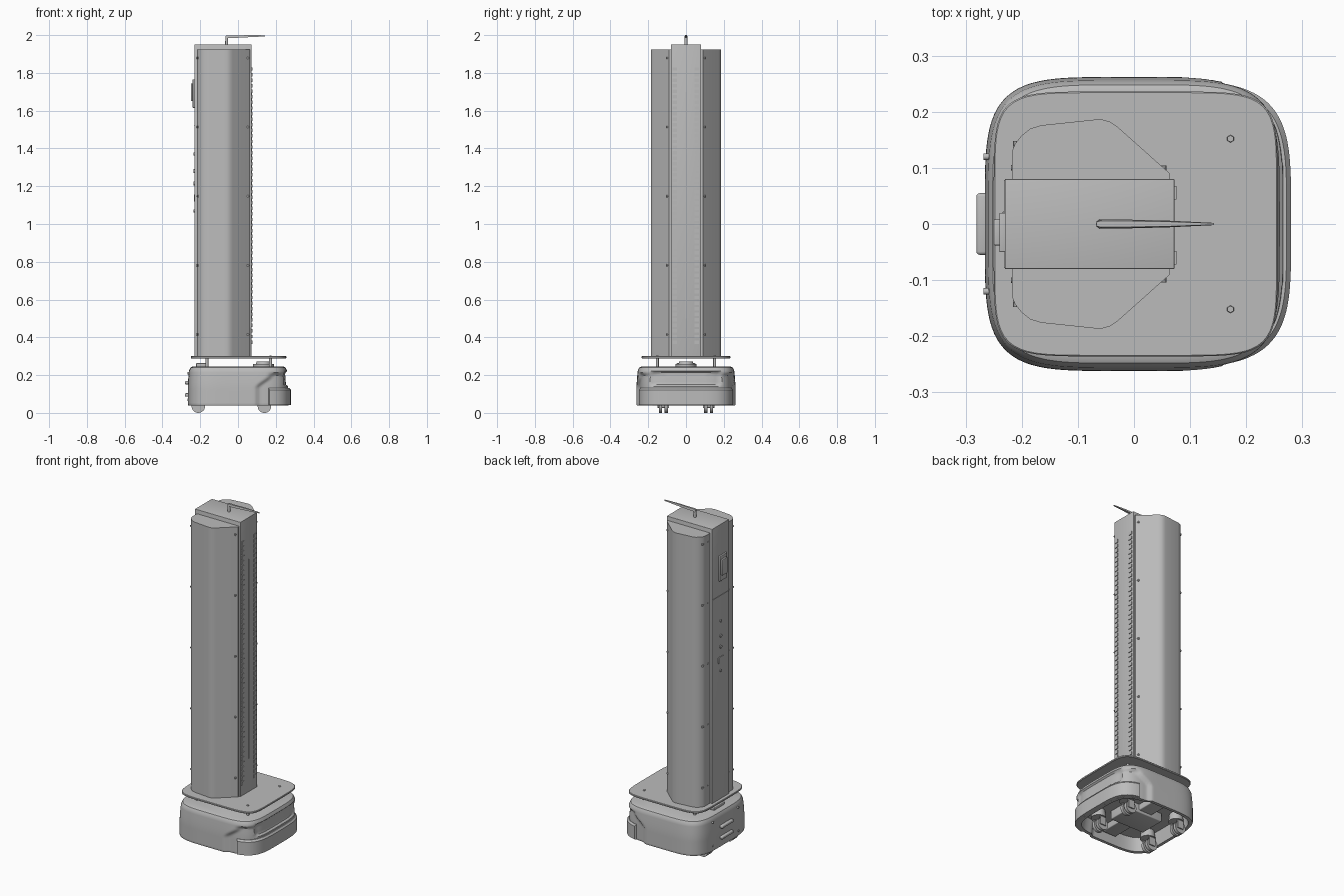
import bpy, bmesh, math
from mathutils import Vector

cube = bpy.data.objects.get("Cube")
if cube:
    bpy.data.objects.remove(cube, do_unlink=True)

grey = bpy.data.materials.new("plain grey")
grey.use_nodes = True
COLOUR = (0.5, 0.5, 0.5, 1)
grey.diffuse_color = COLOUR
grey.node_tree.nodes["Principled BSDF"].inputs["Base Color"].default_value = COLOUR


def finish(name, bm, angle=35):
    bmesh.ops.recalc_face_normals(bm, faces=bm.faces)
    me = bpy.data.meshes.new(name)
    bm.to_mesh(me)
    bm.free()
    me.materials.append(grey)
    ob = bpy.data.objects.new(name, me)
    bpy.context.collection.objects.link(ob)
    bpy.ops.object.select_all(action='DESELECT')
    ob.select_set(True)
    bpy.context.view_layer.objects.active = ob
    bpy.ops.object.shade_smooth_by_angle(angle=math.radians(angle))
    return ob


def add_box(bm, lo, hi):
    v = bmesh.ops.create_cube(bm, size=1)["verts"]
    lo, hi = Vector(lo), Vector(hi)
    for p in v:
        p.co = (lo + hi) / 2 + p.co * (hi - lo)


def box(name, lo, hi, bevel=0):
    bm = bmesh.new()
    add_box(bm, lo, hi)
    if bevel:
        bmesh.ops.bevel(bm, geom=bm.edges[:], offset=bevel, segments=3, affect='EDGES', profile=0.5)
    return finish(name, bm)


def add_rod(bm, centre, r1, r2, length, axis='Z', sides=24):
    v = bmesh.ops.create_cone(bm, cap_ends=True, segments=sides, radius1=r1, radius2=r2, depth=length)["verts"]
    turn = Vector((0, 0, 1)).rotation_difference(
        Vector({'X': (1, 0, 0), 'Y': (0, 1, 0), 'Z': (0, 0, 1)}[axis]))
    for p in v:
        p.co = turn @ p.co + Vector(centre)


def rod(name, centre, r1, r2, length, axis='Z', sides=24):
    bm = bmesh.new()
    add_rod(bm, centre, r1, r2, length, axis, sides)
    return finish(name, bm)


def squircle(a, b, n, t, cx=0.0):
    c, s = math.cos(t), math.sin(t)
    r = (abs(c / a) ** n + abs(s / b) ** n) ** (-1 / n)
    return cx + r * c, r * s


def loft(name, rings, cap_start=True, cap_end=True, closed=True):
    bm = bmesh.new()
    vs = [[bm.verts.new(p) for p in ring] for ring in rings]
    n = len(rings[0])
    for a, b in zip(vs, vs[1:]):
        for i in range(n):
            j = (i + 1) % n
            bm.faces.new((a[i], a[j], b[j], b[i]))
    if cap_start:
        bm.faces.new(vs[0])
    if cap_end:
        bm.faces.new(vs[-1])
    return finish(name, bm)


def smooth(x):
    x = min(1, max(0, x))
    return x * x * (3 - 2 * x)


SIDES = 160
ANGLES = [2 * math.pi * i / SIDES for i in range(SIDES)]


# Base shell: rounded square, stepped inward around the front corners, open below
def shell_ring(z, inset):
    ring = []
    for t in ANGLES:
        x, y = squircle(0.266 - inset, 0.262 - inset, 4.6, t)
        arch = 0.09 + 0.07 * smooth((z - 0.13) / 0.07)
        step = 0.016 * smooth((x - arch) / 0.025) * smooth((0.215 - z) / 0.02)
        y -= math.copysign(min(step, abs(y)), y) if abs(y) > 0.12 else 0
        # shallow hollow in the front panel
        if x > 0.2:
            x -= 0.012 * smooth((0.19 - abs(y)) / 0.02) * smooth((z - 0.14) / 0.012) * smooth((0.222 - z) / 0.012)
        ring.append((x, y, z))
    return ring


profile = [(0.12, 0.03), (0.04, 0.02), (0.04, 0.002)]
profile += [(0.045 + 0.008 * i, 0.012 * smooth((i - 10) / 24)) for i in range(23)]
profile += [(0.232, 0.010), (0.24, 0.014), (0.245, 0.024)]
loft("base_shell", [shell_ring(z, d) for z, d in profile])

# Front bumper wrapped round the front corners
half = math.radians(56)
bumper = []
for i in range(65):
    t = -half + 2 * half * i / 64
    xo, yo = squircle(0.28, 0.256, 4.2, t)
    xi, yi = squircle(0.264, 0.242, 4.2, t)
    bumper.append([(xi, yi, 0.04), (xo, yo, 0.043), (xo, yo, 0.122),
                   ((xo + xi) / 2, (yo + yi) / 2, 0.132), (xi, yi, 0.132)])
loft("front_bumper", bumper)

# Chassis underside and casters
box("chassis_block", (-0.13, -0.08, 0.07), (0.1, 0.08, 0.125), 0.005)
box("chassis_cross_beam", (-0.06, -0.23, 0.085), (0.03, 0.23, 0.125), 0.005)
for x, end in ((-0.21, "rear"), (0.14, "front")):
    for y, side in ((-0.12, "right"), (0.12, "left")):
        bm = bmesh.new()
        for k in (-0.015, 0.015):
            add_rod(bm, (x, y + k, 0.036), 0.036, 0.036, 0.018, 'Y', 32)
        add_rod(bm, (x, y, 0.036), 0.01, 0.01, 0.06, 'Y', 16)
        finish(f"{end}_{side}_wheel", bm)
        bm = bmesh.new()
        add_rod(bm, (x + 0.012, y, 0.1), 0.042, 0.036, 0.05)
        for k in (-0.028, 0.028):
            add_box(bm, (x - 0.016, y + k - 0.003, 0.026), (x + 0.024, y + k + 0.003, 0.085))
        finish(f"{end}_{side}_caster_fork", bm)

# Rear handles and studs
for z in (0.095, 0.16):
    box("rear_contact_bar", (-0.281, -0.055, z - 0.009), (-0.255, 0.055, z + 0.009), 0.006)
for y in (-0.12, 0.12):
    for z in (0.07, 0.21):
        rod("rear_stud", (-0.262, y, z), 0.006, 0.006, 0.012, 'X', 12)

# Gap between base and deck: posts, scanner and power unit
for x in (-0.165, 0.172):
    for y in (-0.152, 0.152):
        rod("deck_post", (x, y, 0.268), 0.008, 0.008, 0.05)
        rod("deck_screw", (x, y, 0.3015), 0.007, 0.006, 0.005, sides=6)
rod("scanner_foot", (0.135, 0, 0.251), 0.055, 0.055, 0.014, sides=40)
rod("scanner_head", (0.135, 0, 0.265), 0.04, 0.036, 0.016, sides=40)
box("rear_power_unit", (-0.222, -0.05, 0.243), (-0.165, 0.05, 0.264), 0.004)

# Deck plate
deck = []
for z, d in ((0.289, 0.002), (0.291, 0), (0.298, 0), (0.3, 0.002)):
    deck.append([(*squircle(0.253 - d, 0.236 - d, 6.5, t, 0.003), z) for t in ANGLES])
loft("deck_plate", deck)

# Column spine
box("column_spine", (-0.23, -0.08, 0.299), (0.072, 0.08, 1.95), 0.001)

# Side wings of the column
outline = [(-0.217, 0.07), (-0.217, 0.13), (-0.212, 0.143), (-0.2, 0.158), (-0.185, 0.17), (-0.165, 0.176),
           (-0.07, 0.186), (-0.056, 0.186), (-0.042, 0.182), (-0.028, 0.172), (0.064, 0.09), (0.064, 0.07)]
for s, side in ((-1, "right"), (1, "left")):
    loft(f"{side}_wing", [[(x, s * y, z) for x, y in outline] for z in (0.299, 1.925)])
    # screws along the wing edges
    bm = bmesh.new()
    for i in range(5):
        z = 0.415 + 0.366 * i
        add_rod(bm, (-0.214, s * 0.1, z), 0.005, 0.005, 0.01, 'X', 10)
        add_rod(bm, (-0.21, s * 0.142, z), 0.006, 0.006, 0.012, 'Y', 10)
        add_rod(bm, (0.052, s * 0.099, z), 0.006, 0.006, 0.01, 'Y', 10)
    finish(f"{side}_wing_screws", bm)

# Slotted rails on the front face of the spine
for y, side in ((-0.06, "right"), (0.056, "left")):
    bm = bmesh.new()
    for i in range(50):
        z = 0.375 + 0.0295 * i
        add_box(bm, (0.07, y - 0.012, z - 0.009), (0.076, y + 0.012, z + 0.009))
    finish(f"{side}_rail_tabs", bm)
box("spine_seam", (0.07, -0.002, 0.5), (0.073, 0.002, 1.7))

# Rear display and service ports
box("rear_display", (-0.24, -0.05, 1.615), (-0.228, 0.02, 1.765), 0.002)
box("rear_display_screen", (-0.25, -0.038, 1.65), (-0.238, 0.008, 1.745), 0.002)
box("rear_panel_seam", (-0.232, -0.078, 1.52), (-0.229, 0.078, 1.524))
box("rear_socket", (-0.234, -0.022, 1.12), (-0.229, 0.022, 1.155), 0.001)
for z, r in ((1.37, 0.008), (1.28, 0.01), (1.215, 0.01), (1.07, 0.008)):
    rod("rear_button", (-0.231, 0, z), r, r, 0.008, 'X', 16)

# Antenna: post and flat tapered blade
rod("antenna_post", (-0.06, 0, 1.97), 0.008, 0.007, 0.048)
blade = []
for x, w, zl, zh in ((-0.067, 0.005, 1.986, 1.996), (-0.06, 0.008, 1.984, 1.998), (-0.02, 0.008, 1.985, 1.998),
                     (0.06, 0.006, 1.989, 2.0), (0.143, 0.002, 1.993, 1.999)):
    blade.append([(x, -w, zl), (x, w, zl), (x, w * 0.7, zh), (x, -w * 0.7, zh)])
loft("antenna_blade", blade)
